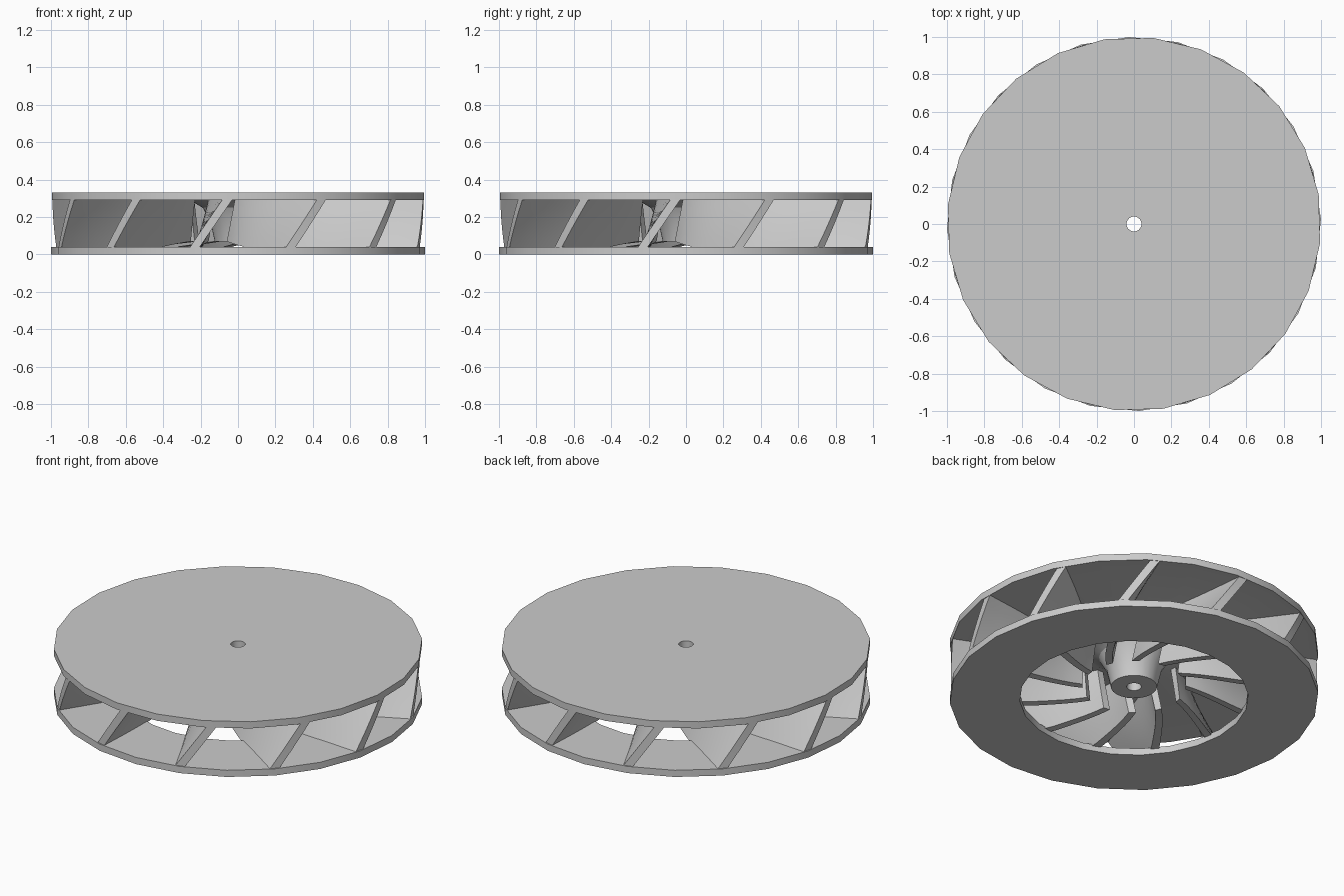
import bpy, bmesh
from math import sin, cos, pi, radians

if "Cube" in bpy.data.objects:
    bpy.data.objects.remove(bpy.data.objects["Cube"])

grey = bpy.data.materials.new("plain grey")
grey.use_nodes = True
colour = (0.6, 0.6, 0.6, 1)
grey.diffuse_color = colour
grey.node_tree.nodes["Principled BSDF"].inputs["Base Color"].default_value = colour

BLADES = 12
SIDES = 24


def finish(name, bm):
    bmesh.ops.recalc_face_normals(bm, faces=bm.faces)
    mesh = bpy.data.meshes.new(name)
    bm.to_mesh(mesh)
    bm.free()
    mesh.materials.append(grey)
    obj = bpy.data.objects.new(name, mesh)
    bpy.context.collection.objects.link(obj)
    bpy.ops.object.select_all(action="DESELECT")
    obj.select_set(True)
    bpy.context.view_layer.objects.active = obj
    bpy.ops.object.shade_smooth_by_angle(angle=radians(30))
    return obj


def lathe(name, profile, offset):
    """Spin a closed (radius, height) profile around z."""
    bm = bmesh.new()
    rings = []
    for i in range(SIDES):
        a = 2 * pi * i / SIDES + radians(offset)
        rings.append([bm.verts.new((r * cos(a), r * sin(a), z)) for r, z in profile])
    n = len(profile)
    for i in range(SIDES):
        here, there = rings[i], rings[(i + 1) % SIDES]
        for j in range(n):
            k = (j + 1) % n
            bm.faces.new((here[j], there[j], there[k], here[k]))
    return finish(name, bm)


# Upper disc with the flared hub and its bore
lathe("top_disc_and_hub", [(0.04, 0.33), (1, 0.33), (1, 0.29), (0.26, 0.29),
                           (0.19, 0.25), (0.15, 0.18), (0.125, 0.07), (0.04, 0.07)], 9)

# Lower ring with the open eye
lathe("bottom_ring", [(0.62, 0.04), (1, 0.04), (1, 0), (0.62, 0)], 1.5)


# Leaning blades that sweep back toward the hub
def blade(name, turn):
    bm = bmesh.new()
    stations, levels = 12, 5
    grid = []
    for i in range(stations + 1):
        t = i / stations
        r = 0.993 - 0.713 * t
        sweep = -8 * t - 18 * t ** 3
        low = 0.03 + 0.04 * max(0, t - 0.55) / 0.45
        row = []
        for j in range(levels + 1):
            z = low + (0.30 - low) * j / levels
            a = radians(turn - 73.4 + sweep + 10 * (z - 0.04) / 0.25)
            pair = []
            for side in (-1, 1):
                b = a + side * 0.0265 / r * (1 - 0.25 * t)
                pair.append(bm.verts.new((r * cos(b), r * sin(b), z)))
            row.append(pair)
        grid.append(row)
    for i in range(stations):
        for s in (0, 1):
            for j in range(levels):
                bm.faces.new((grid[i][j][s], grid[i + 1][j][s],
                              grid[i + 1][j + 1][s], grid[i][j + 1][s]))
        for j in (0, levels):
            bm.faces.new((grid[i][j][0], grid[i + 1][j][0],
                          grid[i + 1][j][1], grid[i][j][1]))
    for i in (0, stations):
        for j in range(levels):
            bm.faces.new((grid[i][j][0], grid[i][j][1],
                          grid[i][j + 1][1], grid[i][j + 1][0]))
    return finish(name, bm)


for n in range(BLADES):
    blade(f"blade_{n + 1}", n * 360 / BLADES)
